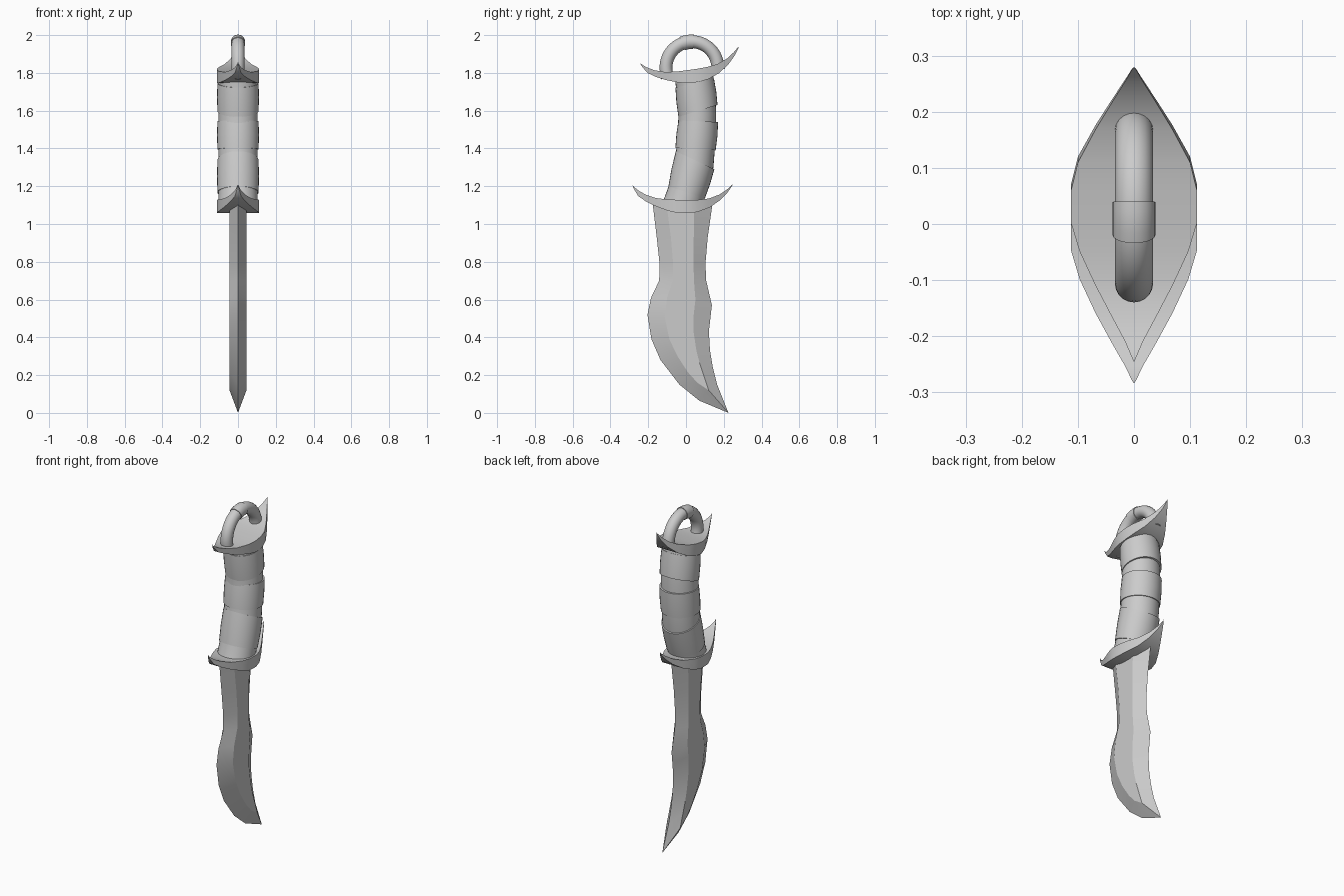
import bpy, bmesh
from math import sin, cos, pi, radians
from mathutils import Vector, Matrix

if "Cube" in bpy.data.objects:
    bpy.data.objects.remove(bpy.data.objects["Cube"])

def finish(name, bm, angle=35):
    bmesh.ops.remove_doubles(bm, verts=bm.verts[:], dist=0.0005)
    bmesh.ops.recalc_face_normals(bm, faces=bm.faces[:])
    me = bpy.data.meshes.new(name)
    bm.to_mesh(me)
    bm.free()
    ob = bpy.data.objects.new(name, me)
    bpy.context.collection.objects.link(ob)
    bpy.ops.object.select_all(action='DESELECT')
    ob.select_set(True)
    bpy.context.view_layer.objects.active = ob
    bpy.ops.object.shade_smooth_by_angle(angle=radians(angle))
    return ob

def quad(bm, pts):
    """Face from points, skipping repeated ones."""
    keep = []
    for p in pts:
        if all((Vector(p) - Vector(q)).length > 1e-5 for q in keep):
            keep.append(p)
    if len(keep) > 2:
        bm.faces.new([bm.verts.new(p) for p in keep])

def loft(name, rings, closed_ends=True):
    """Skin a list of equally long closed rings."""
    bm = bmesh.new()
    vr = [[bm.verts.new(p) for p in r] for r in rings]
    n = len(rings[0])
    for a, b in zip(vr, vr[1:]):
        for i in range(n):
            j = (i + 1) % n
            bm.faces.new((a[i], a[j], b[j], b[i]))
    if closed_ends:
        bm.faces.new(vr[0])
        bm.faces.new(vr[-1])
    return finish(name, bm)

def oval(left, right, rx, n=32):
    """Ellipse through two side-view points (y, z), half width rx in x."""
    l, r = Vector((0, *left)), Vector((0, *right))
    c, h = (l + r) / 2, (r - l) / 2
    return [c + h * cos(2 * pi * i / n) + Vector((rx * sin(2 * pi * i / n), 0, 0)) for i in range(n)]

# Blade: cutting edges at x = 0, raised flat between two ridges
edge_l = [(-.178, 1.12), (-.155, .93), (-.14, .79), (-.142, .70), (-.185, .61), (-.204, .52),
          (-.183, .39), (-.135, .28), (-.035, .15), (.07, .065), (.225, 0)]
ridge_l = [(-.105, 1.12), (-.08, .93), (-.068, .79), (-.071, .70), (-.1, .61), (-.113, .51),
           (-.088, .39), (-.045, .30), (.01, .215), (.06, .16), (.12, .12)]
ridge_r = [(.045, 1.12), (.041, .93), (.04, .79), (.042, .70), (.05, .6), (.041, .52),
           (.04, .43), (.055, .33), (.073, .26), (.093, .2), (.12, .12)]
edge_r = [(.142, 1.12), (.115, .93), (.103, .79), (.107, .70), (.137, .57), (.129, .5),
          (.121, .43), (.127, .33), (.142, .24), (.165, .15), (.225, 0)]
bm = bmesh.new()
cols = [(edge_l, 0), (ridge_l, .045), (ridge_r, .045), (edge_r, 0)]
for s in (1, -1):
    for (a, xa), (b, xb) in zip(cols, cols[1:]):
        for i in range(len(a) - 1):
            quad(bm, [(s * xa, *a[i]), (s * xb, *b[i]), (s * xb, *b[i + 1]), (s * xa, *a[i + 1])])
finish("blade", bm, 15)

# Crescent guards: boat shape, pointed at both ends
TILT = radians(9.2)
stations = [(-.262, -.012, .003), (-.235, -.035, .016), (-.195, -.058, .039), (-.14, -.076, .069),
            (-.08, -.083, .097), (-.03, -.085, .112), (.03, -.086, .112), (.08, -.085, .1),
            (.14, -.078, .069), (.195, -.057, .038), (.235, -.03, .016), (.262, -.006, .003)]
bottoms = [-.02, -.065, -.093, -.12, -.142, -.154, -.156, -.149, -.127, -.09, -.05, -.012]

def guard(name, loc, tilt):
    rings = [[(w, y, top), (-w, y, top), (-w, y, bot), (w, y, bot)]
             for (y, top, w), bot in zip(stations, bottoms)]
    tips = [(0, -.266, 0), (0, .266, 0.002)]
    rings = [[tips[0]] * 4] + rings + [[tips[1]] * 4]
    bm = bmesh.new()
    for a, b in zip(rings, rings[1:]):
        for i in range(4):
            j = (i + 1) % 4
            quad(bm, [a[i], a[j], b[j], b[i]])
    ob = finish(name, bm)
    ob.matrix_world = Matrix.Translation(loc) @ Matrix.Rotation(tilt, 4, 'X')

guard("lower_guard", (0, -.018, 1.213), 0)
guard("pommel_guard", (0, .017, 1.902), TILT)

# Curved grip
loft("grip", [oval(l, r, .104) for l, r in [
    ((-.125, 1.11), (.09, 1.10)), ((-.092, 1.2), (.1, 1.14)), ((-.07, 1.29), (.125, 1.21)),
    ((-.052, 1.39), (.145, 1.30)), ((-.045, 1.48), (.157, 1.45)), ((-.04, 1.57), (.16, 1.58)),
    ((-.046, 1.66), (.155, 1.7)), ((-.055, 1.74), (.145, 1.78)), ((-.06, 1.79), (.14, 1.82))]])

# Three slanted wraps: bottom-left, bottom-right, top-left, top-right
wraps = [((-.093, 1.2), (.1, 1.135), (-.054, 1.385), (.15, 1.29)),
         ((-.056, 1.403), (.157, 1.39), (-.04, 1.548), (.17, 1.54)),
         ((-.04, 1.567), (.167, 1.63), (-.056, 1.722), (.148, 1.77))]
for k, (bl, br, tl, tr) in enumerate(wraps):
    mid = lambda a, b, d: ((a[0] + b[0]) / 2 + d, (a[1] + b[1]) / 2)
    loft(f"grip_wrap_{k + 1}", [oval(bl, br, .109), oval(mid(bl, tl, -.003), mid(br, tr, .003), .111),
                                oval(tl, tr, .109)])

# Hanging loop on the pommel with a small band at its crown
def arc_tube(name, a0, a1, steps, r, leg=0, n=20):
    path = [(Vector((0, cos(t), sin(t))), .137 * Vector((0, cos(t), sin(t))))
            for t in [a0 + (a1 - a0) * i / steps for i in range(steps + 1)]]
    if leg:
        down = Vector((0, 0, -leg))
        path = [(path[0][0], path[0][1] + down)] + path + [(path[-1][0], path[-1][1] + down)]
    rings = [[p + d * r * cos(2 * pi * i / n) + Vector((r * sin(2 * pi * i / n), 0, 0)) for i in range(n)]
             for d, p in path]
    ob = loft(name, rings)
    ob.matrix_world = Matrix.Translation((0, .031, 1.828)) @ Matrix.Rotation(TILT, 4, 'X')

arc_tube("hanging_loop", 0, pi, 28, .034, leg=.035)
arc_tube("loop_band", pi / 2 - .22, pi / 2 + .22, 4, .038)
